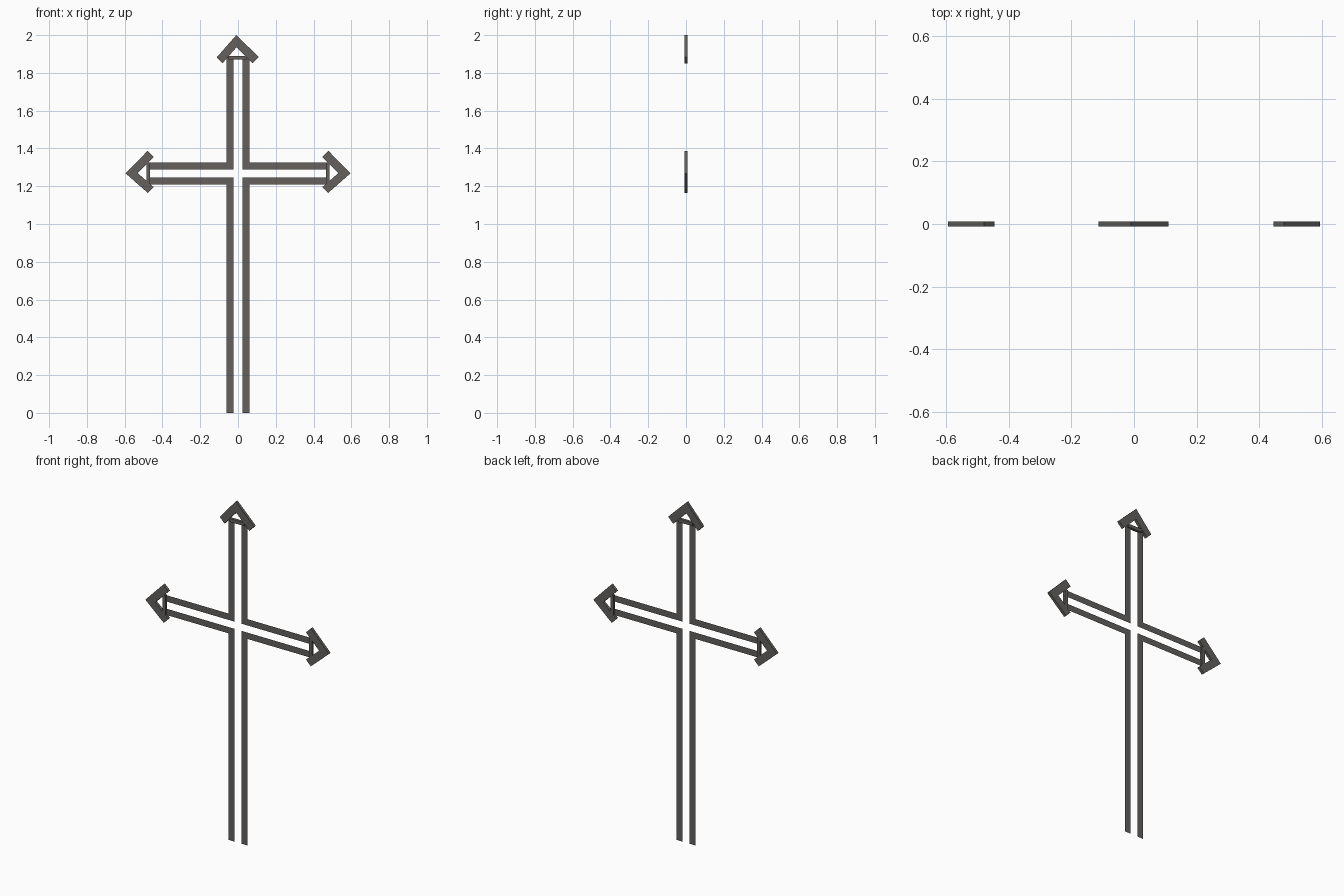
import bpy, bmesh
from mathutils import Vector

if "Cube" in bpy.data.objects:
    bpy.data.objects.remove(bpy.data.objects["Cube"])

iron = bpy.data.materials.new("dark_iron")
iron.diffuse_color = (0.125, 0.117, 0.107, 1)
iron.use_nodes = True
iron.node_tree.nodes["Principled BSDF"].inputs["Base Color"].default_value = iron.diffuse_color

ZC = 1.268          # height of the crossing
INNER, OUTER = 0.024, 0.061   # inner and outer edge of each rail


def plate(name, points, depth=0.0):
    """Flat outline in the x-z plane, optionally thickened evenly about y = 0."""
    bm = bmesh.new()
    face = bm.faces.new([bm.verts.new((x, -depth / 2, z)) for x, z in points])
    if depth:
        ext = bmesh.ops.extrude_face_region(bm, geom=[face])
        verts = [v for v in ext["geom"] if isinstance(v, bmesh.types.BMVert)]
        bmesh.ops.translate(bm, verts=verts, vec=Vector((0, depth, 0)))
        bmesh.ops.recalc_face_normals(bm, faces=bm.faces)
    else:
        bm.normal_update()
        if face.normal.y > 0:
            face.normal_flip()
    me = bpy.data.meshes.new(name)
    bm.to_mesh(me)
    bm.free()
    me.materials.append(iron)
    ob = bpy.data.objects.new(name, me)
    bpy.context.collection.objects.link(ob)
    return ob


# Four L-shaped paper-thin rails around the open crossing
for sx, side in ((-1, "left"), (1, "right")):
    for end, sz, level in ((0.0, -1, "lower"), (1.89, 1, "upper")):
        zi, zo = ZC + sz * 0.021, ZC + sz * 0.058
        plate(f"{level}_{side}_rail",
              [(sx * INNER, end), (sx * INNER, zi), (sx * 0.48, zi),
               (sx * 0.48, zo), (sx * OUTER, zo), (sx * OUTER, end)])

# Arrowhead: u runs across, v runs outward from the tip (tip at v = 0)
HEAD = [(0, 0), (0.119, -0.116), (0.087, -0.149), (0.0015, -0.064),
        (-0.073, -0.149), (-0.104, -0.118)]
BAR = [(-0.04, -0.110), (0.055, -0.110), (0.055, -0.130), (-0.04, -0.130)]
SIDE_BAR = [(-0.058, -0.110), (0.058, -0.110), (0.058, -0.130), (-0.058, -0.130)]

places = {
    "top": (lambda u, v: (u - 0.009, 2.0 + v), BAR),
    "left": (lambda u, v: (-0.595 - v, ZC + u), SIDE_BAR),
    "right": (lambda u, v: (0.595 + v, ZC + u), SIDE_BAR),
}
for name, (f, bar) in places.items():
    plate(f"{name}_arrowhead", [f(u, v) for u, v in HEAD], 0.016)
    plate(f"{name}_end_bar", [f(u, v) for u, v in bar], 0.016)
